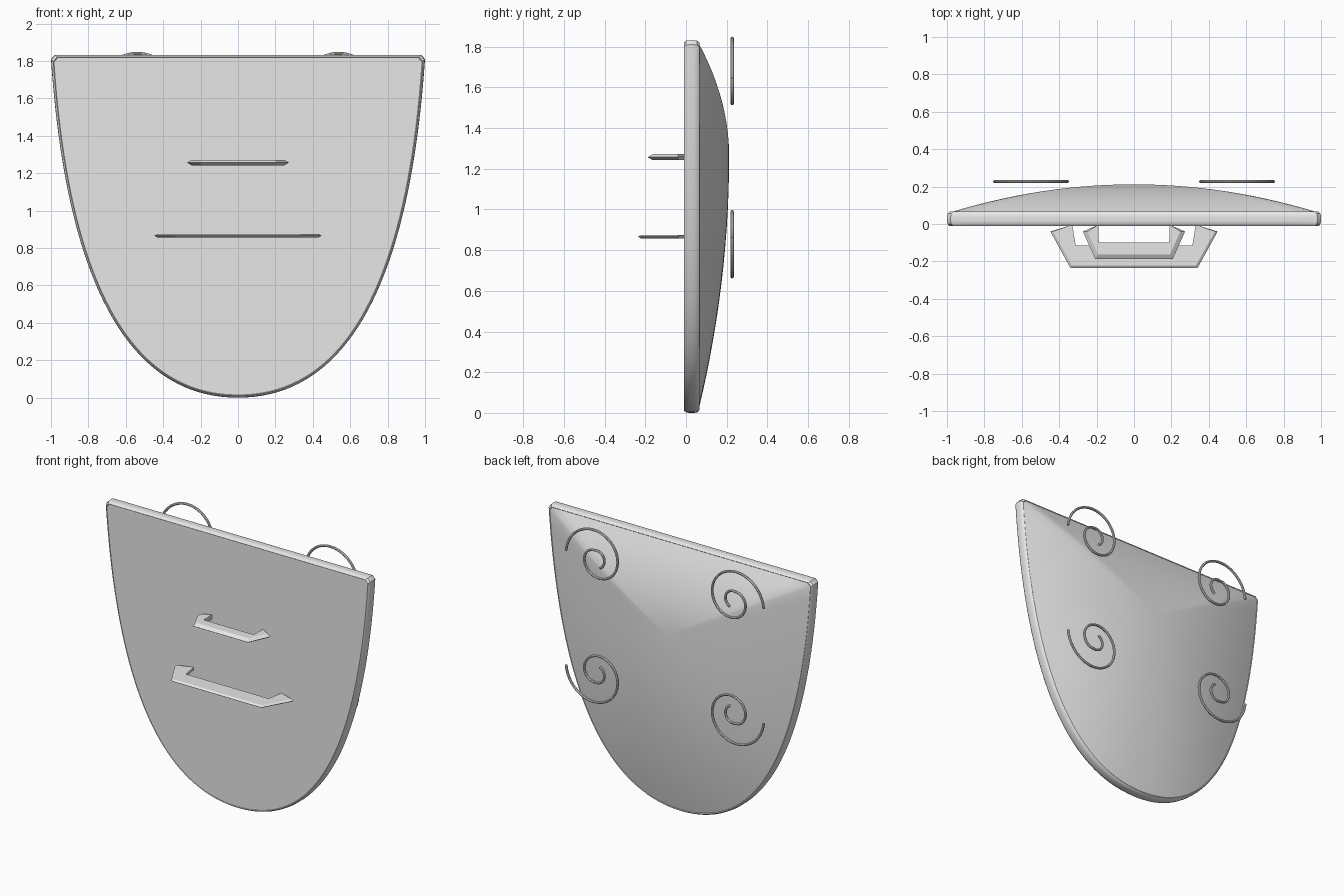
import bpy
import bmesh
from math import cos, sin, pi, radians
from mathutils import Vector

cube = bpy.data.objects.get("Cube")
if cube:
    bpy.data.objects.remove(cube)

grey = bpy.data.materials.new("plain grey")
grey.use_nodes = True
grey.diffuse_color = (0.8, 0.8, 0.8, 1)
grey.node_tree.nodes["Principled BSDF"].inputs["Base Color"].default_value = (0.8, 0.8, 0.8, 1)


def finish(bm, name, smooth=True):
    bmesh.ops.recalc_face_normals(bm, faces=bm.faces)
    mesh = bpy.data.meshes.new(name)
    bm.to_mesh(mesh)
    bm.free()
    mesh.materials.append(grey)
    ob = bpy.data.objects.new(name, mesh)
    bpy.context.collection.objects.link(ob)
    if smooth:
        bpy.ops.object.select_all(action='DESELECT')
        ob.select_set(True)
        bpy.context.view_layer.objects.active = ob
        bpy.ops.object.shade_smooth_by_angle(angle=radians(30))
    return ob


def bridge(bm, a, b):
    n = len(a)
    for i in range(n):
        j = (i + 1) % n
        bm.faces.new((a[i], a[j], b[j], b[i]))


# Shield outline in x and z: curved side, mirrored, with a clipped top corner
def side(t):
    p = [Vector(v) for v in ((0, 0), (0.6, 0), (0.92, 0.645), (1, 1.81))]
    u = 1 - t
    return u**3 * p[0] + 3 * u * u * t * p[1] + 3 * u * t * t * p[2] + t**3 * p[3]


half = [side(i / 40) for i in range(41)] + [Vector((0.98, 1.832))]
top = [Vector((0.98 - 0.098 * i, 1.832)) for i in range(1, 20)]
outline = half + top + [Vector((-p.x, p.y)) for p in reversed(half[1:])]
middle = Vector((0, 0.92))


def inset(scale):
    return [middle + (p - middle) * scale for p in outline]


def loop(bm, points, y):
    return [bm.verts.new((p.x, y, p.y)) for p in points]


# Rim with rounded edge and flat front plate
bm = bmesh.new()
rings = [loop(bm, inset(s), y) for s, y in
         ((0.984, -0.007), (0.987, -0.011), (0.997, 0), (1, 0.015),
          (1, 0.04), (0.997, 0.055), (0.987, 0.066), (0.98, 0.06))]
for a, b in zip(rings, rings[1:]):
    bridge(bm, a, b)
bm.faces.new(rings[0])
finish(bm, "shield_rim_and_front")

# Domed back, rising to an apex behind the upper handle
bm = bmesh.new()
apex = Vector((0, 1.262))
base = inset(0.984)
steps = 14
rings = [loop(bm, [apex + (p - apex) * (k / steps) for p in base],
              0.062 + 0.15 * (1 - (k / steps) ** 2)) for k in range(1, steps + 1)]
for a, b in zip(rings, rings[1:]):
    bridge(bm, a, b)
tip = bm.verts.new((0, 0.212, apex.y))
for i, v in enumerate(rings[0]):
    bm.faces.new((v, rings[0][(i + 1) % len(base)], tip))
finish(bm, "shield_back")


# Handles: angular brackets with a chamfered outer edge
def handle(name, z, thick, chamfer, foot, grip, heel, inner, depth, inner_depth):
    bm = bmesh.new()
    layers = []
    for dz, c in ((-thick, chamfer), (0, 0), (thick, chamfer)):
        right = [(grip - c * 0.6, -depth + c), (foot - c, -0.04),
                 (heel, -0.004), (inner, -inner_depth)]
        pts = right + [(-x, y) for x, y in reversed(right)]
        layers.append([bm.verts.new((x, y, z + dz)) for x, y in pts])
    for a, b in zip(layers, layers[1:]):
        bridge(bm, a, b)
    # caps split into bar and two legs
    for v in (layers[0], layers[-1]):
        bm.faces.new((v[0], v[3], v[4], v[7]))
        bm.faces.new(v[:4])
        bm.faces.new(v[4:])
    finish(bm, name, False)


handle("lower_handle", 0.866, 0.009, 0.014, 0.447, 0.34, 0.33, 0.312, 0.235, 0.115)
handle("upper_handle", 1.257, 0.015, 0.025, 0.273, 0.207, 0.19, 0.188, 0.188, 0.1)


# Spiral ornaments, mirrored across both axes
def spiral(name, sx, sz):
    bm = bmesh.new()
    path = []
    for i in range(81):
        q = 6.7 * i / 80
        r = max(0.06, 0.2285 - 0.035 * q)
        a = q * pi / 2
        path.append(Vector((sx * (0.5165 + r * cos(a)), 0.227,
                            1.255 + sz * (0.391 + r * sin(a)))))
    rings = []
    for i, p in enumerate(path):
        t = (path[min(i + 1, 80)] - path[max(i - 1, 0)]).normalized()
        out = t.cross(Vector((0, 1, 0)))
        rings.append([bm.verts.new(p + 0.0085 * (out * cos(k * pi / 4) + Vector((0, sin(k * pi / 4), 0))))
                      for k in range(8)])
    for a, b in zip(rings, rings[1:]):
        bridge(bm, a, b)
    bm.faces.new(rings[0])
    bm.faces.new(rings[-1])
    finish(bm, name)


for sx, side_name in ((1, "left"), (-1, "right")):
    for sz, level in ((1, "upper"), (-1, "lower")):
        spiral(f"{level}_{side_name}_spiral", sx, sz)
